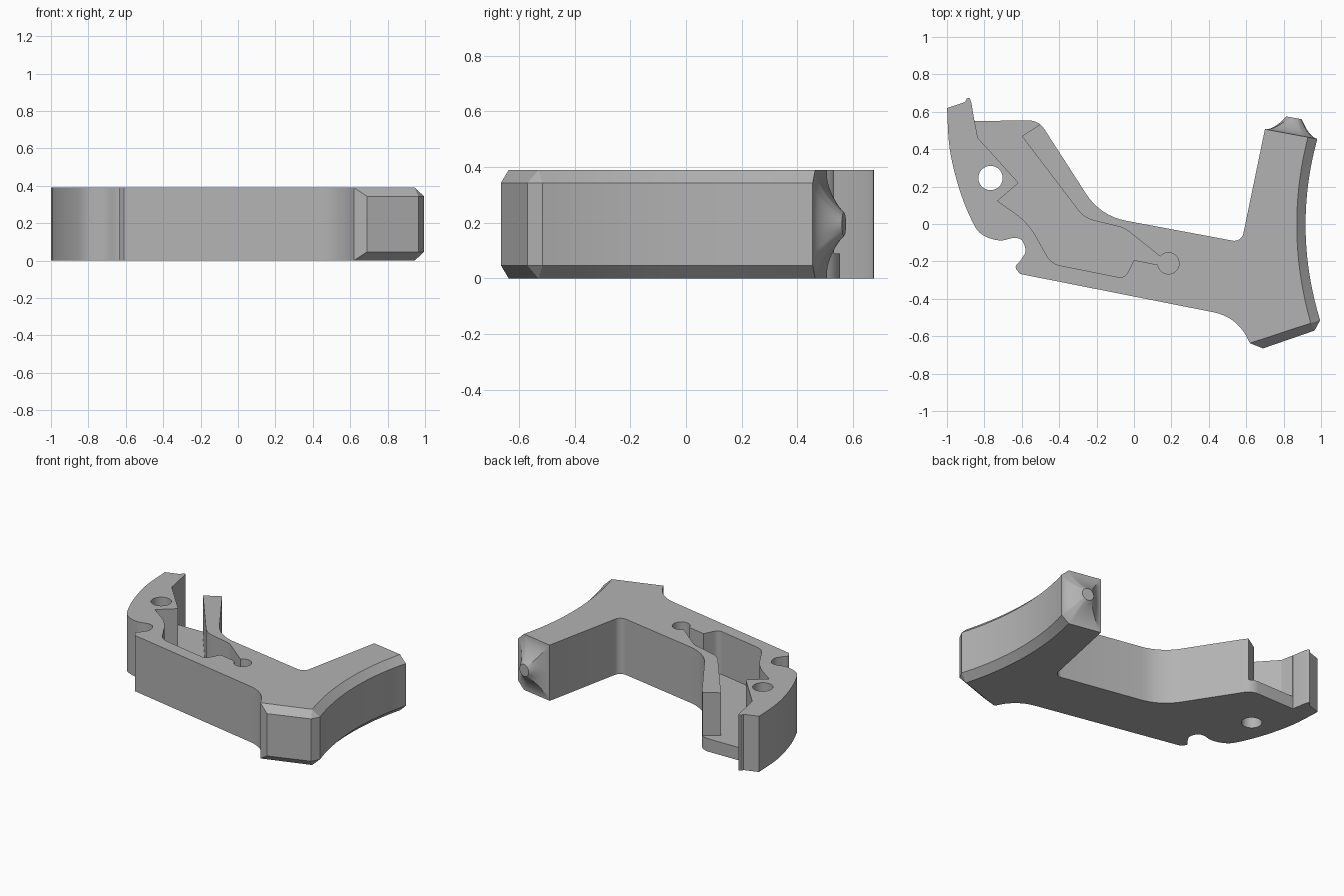
import bpy, bmesh, math
from mathutils import Vector

if "Cube" in bpy.data.objects:
    bpy.data.objects.remove(bpy.data.objects["Cube"])

HEIGHT, FLOOR, BEVEL = 0.39, 0.09, 0.047

grey = bpy.data.materials.new("plain grey")
grey.use_nodes = True
grey.diffuse_color = (0.45, 0.45, 0.45, 1)
grey.node_tree.nodes["Principled BSDF"].inputs["Base Color"].default_value = (0.45, 0.45, 0.45, 1)


def fillet(points, segs=8):
    """Closed 2D path; points given as (x, y, radius) get rounded."""
    out, n = [], len(points)
    for i, p in enumerate(points):
        c = Vector(p[:2])
        if len(p) == 2:
            out.append(c)
            continue
        a = (Vector(points[i - 1][:2]) - c).normalized()
        b = (Vector(points[(i + 1) % n][:2]) - c).normalized()
        half = a.angle(b) / 2
        t = p[2] / math.tan(half)
        centre = c + (a + b).normalized() * p[2] / math.sin(half)
        s, e = c + a * t - centre, c + b * t - centre
        sweep = s.angle(e)
        for k in range(segs + 1):
            f = k / segs
            out.append(centre + (s * math.sin((1 - f) * sweep) + e * math.sin(f * sweep)) / math.sin(sweep))
    return out


def spline(points, segs=5):
    """Smooth curve through the points."""
    q = [Vector(p) for p in points]
    q = [q[0] * 2 - q[1]] + q + [q[-1] * 2 - q[-2]]
    out = []
    for a, b, c, d in zip(q, q[1:], q[2:], q[3:]):
        for k in range(segs):
            t = k / segs
            out.append(b + (c - a) * t / 2 + (a - 2.5 * b + 2 * c - d / 2) * t * t
                       + (1.5 * (b - c) + (d - a) / 2) * t ** 3)
    return out + [q[-2]]


def bow(start, control, end, segs=18):
    """Quadratic arc."""
    s, c, e = Vector(start), Vector(control), Vector(end)
    return [s.lerp(c, k / segs).lerp(c.lerp(e, k / segs), k / segs) for k in range(segs + 1)]


def loft(name, rings, cap_start=True):
    """Skin matching rings of 3D points into a mesh object."""
    bm = bmesh.new()
    loops = [[bm.verts.new(p) for p in ring] for ring in rings]
    n = len(loops[0])
    for low, high in zip(loops, loops[1:]):
        for i in range(n):
            j = (i + 1) % n
            bm.faces.new((low[i], low[j], high[j], high[i]))
    if cap_start:
        bm.faces.new(loops[0][::-1])
    bm.faces.new(loops[-1])
    bmesh.ops.remove_doubles(bm, verts=bm.verts, dist=1e-5)
    if cap_start:
        bmesh.ops.recalc_face_normals(bm, faces=bm.faces)
    mesh = bpy.data.meshes.new(name)
    bm.to_mesh(mesh)
    bm.free()
    mesh.materials.append(grey)
    obj = bpy.data.objects.new(name, mesh)
    bpy.context.collection.objects.link(obj)
    return obj


def at(path, z):
    return [(p[0], p[1], z) for p in path]


def circle(x, y, r, n=40):
    return [(x + r * math.cos(math.tau * k / n), y + r * math.sin(math.tau * k / n)) for k in range(n)]


def cut(obj, path, bottom):
    cutter = loft("cutter", [at(path, bottom), at(path, HEIGHT + 0.1)])
    cutter.hide_render = True
    mod = obj.modifiers.new("cut", "BOOLEAN")
    mod.operation, mod.solver, mod.object = "DIFFERENCE", "EXACT", cutter
    bpy.context.view_layer.objects.active = obj
    bpy.ops.object.modifier_apply(modifier=mod.name)
    bpy.data.objects.remove(cutter)


def smooth(obj):
    bpy.ops.object.select_all(action="DESELECT")
    obj.select_set(True)
    bpy.context.view_layer.objects.active = obj
    bpy.ops.object.shade_smooth_by_angle(angle=math.radians(25))


# Body outline: inner elbow, jaw, notched back, underside
heel = (0.62, -0.637)
back = spline([(-1, 0.62), (-0.985, 0.4), (-0.935, 0.19), (-0.87, 0.025), (-0.815, -0.055),
               (-0.72, -0.088), (-0.645, -0.075), (-0.6, -0.087), (-0.58, -0.145),
               (-0.607, -0.195), (-0.633, -0.23), (-0.61, -0.267)])
shared = fillet([(0.7, 0.507), (0.575, -0.098, 0.05), (-0.18, 0.043, 0.32), (-0.51, 0.555, 0.1),
                 (-0.853, 0.55), (-0.87, 0.65), (-0.88, 0.678, 0.008), (-0.895, 0.67), (-0.903, 0.652)]
                + [tuple(p) for p in back] + [(0.547, -0.496, 0.25), heel])

# The curved outer pad is bevelled towards the top and bottom
wide = shared + [Vector((0.69, -0.665)), Vector((0.965, -0.57))] \
    + bow((0.995, -0.515), (0.847, -0.03), (0.98, 0.455))
narrow = shared + [Vector(heel), Vector((0.945, -0.53))] \
    + bow((0.945, -0.53), (0.803, -0.03), (0.93, 0.464))
body = loft("body", [at(narrow, 0), at(wide, BEVEL), at(wide, HEIGHT - BEVEL), at(narrow, HEIGHT)])

# Open pocket, round pocket end and pivot hole
pocket = fillet([(-0.854, 0.56), (-0.835, 0.46), (-0.617, 0.22), (-0.73, 0.123), (-0.567, 0.01, 0.4),
                 (-0.442, -0.212, 0.1), (-0.05, -0.291, 0.045), (0, -0.193), (0.135, -0.22),
                 (0.18, -0.21), (0.142, -0.175), (-0.05, -0.022, 0.12), (-0.266, 0.031, 0.16),
                 (-0.6, 0.47), (-0.44, 0.571), (-0.46, 0.6), (-0.8, 0.6)])
cut(body, pocket, FLOOR)
cut(body, circle(0.184, -0.21, 0.057), FLOOR)
cut(body, circle(-0.767, 0.246, 0.065), -0.1)
smooth(body)

# Concave nub rising from the end of the arm
left, right = Vector((0.7, 0.507, 0)), Vector((0.98, 0.455, 0))
along = (right - left).normalized()
out = Vector((-along.y, along.x, 0))
up = Vector((0, 0, 1))
centre = (left + right) / 2 + up * HEIGHT / 2
corners = [left, right + (left - right) * 0.18, right + up * BEVEL, right + up * (HEIGHT - BEVEL),
           right + (left - right) * 0.18 + up * HEIGHT, left + up * HEIGHT]
rim = [a.lerp(b, k / 10) for a, b in zip(corners, corners[1:] + corners[:1]) for k in range(10)]
rings = []
for step in range(11):
    t = step / 10
    ring = []
    for p in rim:
        d = p - centre
        disc = centre + d.normalized() * 0.042
        ring.append(p.lerp(disc, t) + out * 0.088 * t ** 1.8)
    rings.append(ring)
nub = loft("arm_end_nub", rings, cap_start=False)
bm = bmesh.new()
bm.from_mesh(nub.data)
bm.normal_update()
if max(bm.faces, key=lambda f: len(f.verts)).normal.dot(out) < 0:
    bmesh.ops.reverse_faces(bm, faces=bm.faces)
bm.to_mesh(nub.data)
bm.free()
smooth(nub)
